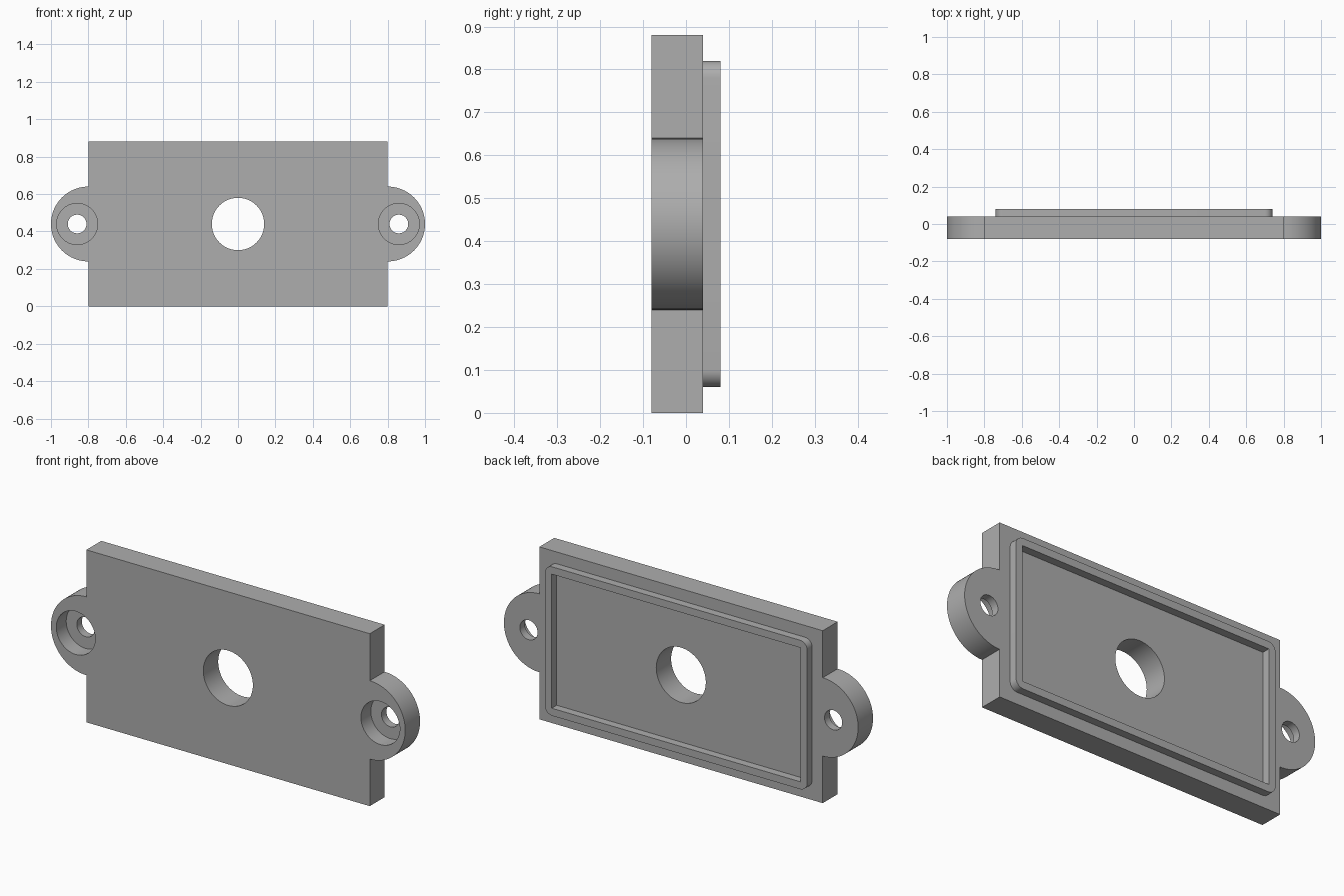
import bpy, bmesh, math
from mathutils import Vector

cube = bpy.data.objects.get("Cube")
if cube:
    bpy.data.objects.remove(cube, do_unlink=True)

MID_Z = 0.44          # height of the centre line
FRONT, BACK = -0.08, 0.04

grey = bpy.data.materials.new("plain grey")
grey.use_nodes = True
colour = (0.42, 0.42, 0.42, 1)
grey.diffuse_color = colour
grey.node_tree.nodes["Principled BSDF"].inputs["Base Color"].default_value = colour


def arc(cx, cz, r, start, end, steps):
    """Points on an arc in the xz plane, angles in degrees."""
    angles = [math.radians(start + (end - start) * i / steps) for i in range(steps + 1)]
    return [(cx + r * math.cos(a), cz + r * math.sin(a)) for a in angles]


def prism(name, outline, y0, y1):
    """Extrude a counter-clockwise xz outline from y0 back to y1."""
    bm = bmesh.new()
    face = bm.faces.new([bm.verts.new((x, y0, z)) for x, z in outline])
    new = bmesh.ops.extrude_face_region(bm, geom=[face])["geom"]
    bmesh.ops.translate(bm, vec=Vector((0, y1 - y0, 0)),
                        verts=[v for v in new if isinstance(v, bmesh.types.BMVert)])
    bmesh.ops.recalc_face_normals(bm, faces=bm.faces)
    mesh = bpy.data.meshes.new(name)
    bm.to_mesh(mesh)
    bm.free()
    mesh.materials.append(grey)
    obj = bpy.data.objects.new(name, mesh)
    bpy.context.collection.objects.link(obj)
    return obj


def disc(name, x, r, y0, y1):
    return prism(name, arc(x, MID_Z, r, 0, 360, 64)[:-1], y0, y1)


def rectangle(half_x, half_z):
    return [(sx * half_x, MID_Z + sz * half_z)
            for sx, sz in ((1, 1), (-1, 1), (-1, -1), (1, -1))]


def cut(obj, cutters):
    """Subtract each cutter, bake the result and remove the cutters."""
    for cutter in cutters:
        cutter.hide_render = True
        mod = obj.modifiers.new("cut", 'BOOLEAN')
        mod.operation, mod.solver, mod.object = 'DIFFERENCE', 'EXACT', cutter
    graph = bpy.context.evaluated_depsgraph_get()
    baked = bpy.data.meshes.new_from_object(obj.evaluated_get(graph))
    obj.modifiers.clear()
    obj.data = baked
    for cutter in cutters:
        bpy.data.objects.remove(cutter, do_unlink=True)


# Plate with a rounded mounting ear on each side
right_half = ([(0.8, 0), (0.8, MID_Z - 0.2)]
              + arc(0.8, MID_Z, 0.2, -90, 90, 40)[1:-1]
              + [(0.8, MID_Z + 0.2), (0.8, 2 * MID_Z)])
left_half = [(-x, 2 * MID_Z - z) for x, z in right_half]
plate = prism("cover_plate", right_half + left_half, FRONT, BACK)

# Centre opening, screw holes and their counterbores
holes = [disc("centre_hole", 0, 0.14, -0.2, 0.2)]
for side in (-1, 1):
    holes.append(disc("screw_hole", side * 0.86, 0.05, -0.2, 0.2))
    holes.append(disc("counterbore", side * 0.86, 0.11, -0.2, 0.0))
cut(plate, holes)

# Raised locating lip on the back: rounded outside, square inside
R = 0.04
lip_outline = []
for i, (x, z) in enumerate(rectangle(0.74 - R, 0.38 - R)):
    lip_outline += arc(x, z, R, i * 90, i * 90 + 90, 8)
lip = prism("locating_lip", lip_outline, BACK, 0.08)
cut(lip, [prism("lip_opening", rectangle(0.702, 0.342), 0, 0.2)])

# Smooth the curved walls, keep the edges crisp
bpy.ops.object.select_all(action='DESELECT')
for obj in (plate, lip):
    obj.select_set(True)
bpy.context.view_layer.objects.active = plate
bpy.ops.object.shade_smooth_by_angle(angle=math.radians(30))
